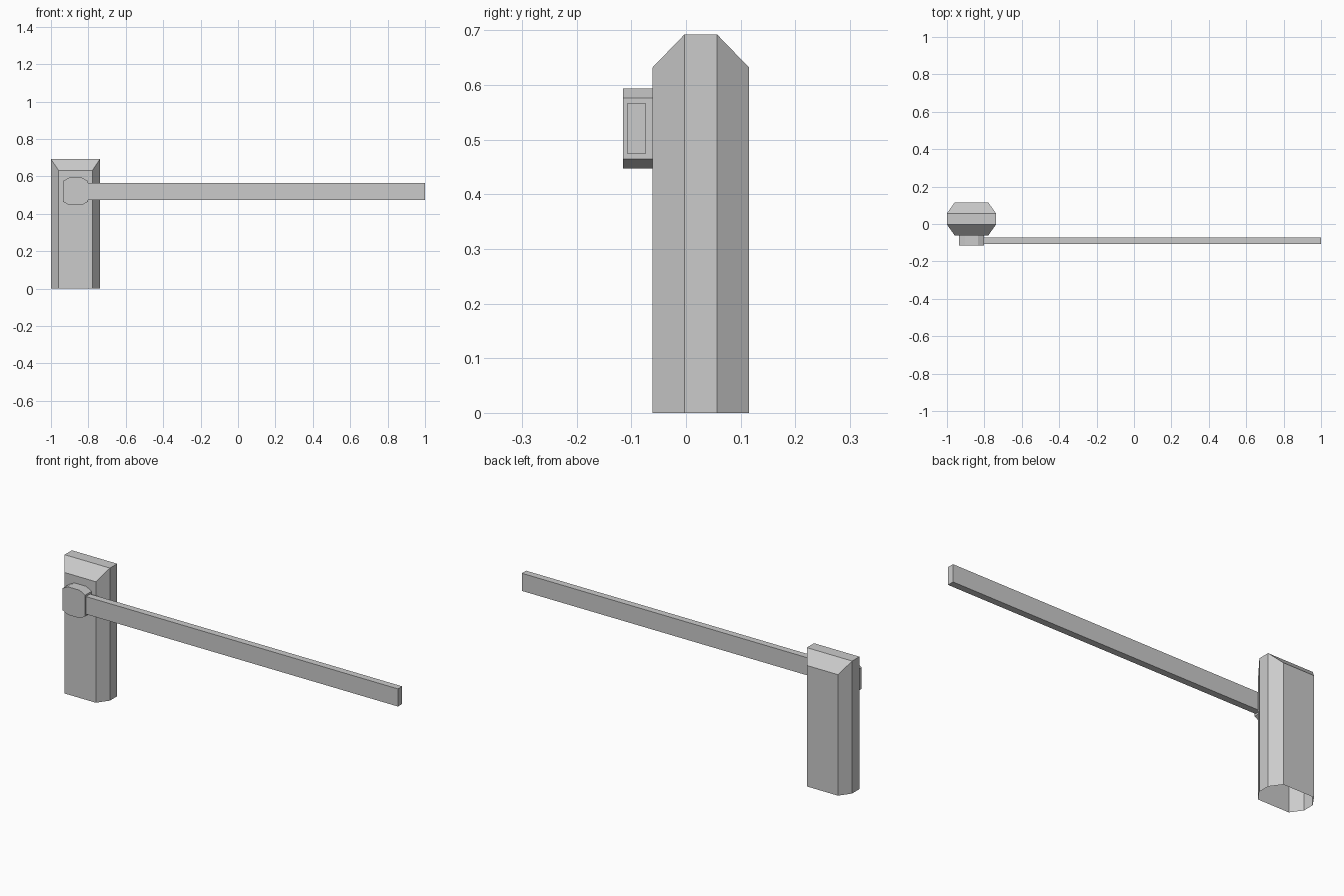
import bpy, bmesh

if "Cube" in bpy.data.objects:
    bpy.data.objects.remove(bpy.data.objects["Cube"])


def make_object(name, bm):
    bmesh.ops.recalc_face_normals(bm, faces=bm.faces)
    mesh = bpy.data.meshes.new(name)
    bm.to_mesh(mesh)
    bm.free()
    obj = bpy.data.objects.new(name, mesh)
    bpy.context.collection.objects.link(obj)
    return obj


def octagon(x, y, half_w, half_h, flat_w, flat_h):
    """Eight-sided outline with separate flat lengths on each axis."""
    quarter = [(half_w, flat_h), (flat_w, half_h)]
    pts = quarter + [(-a, b) for a, b in reversed(quarter)]
    pts += [(-a, -b) for a, b in pts]
    return [(x + a, y + b) for a, b in pts]


def skin(bm, a, b):
    n = len(a)
    for i in range(n):
        bm.faces.new((a[i], a[(i + 1) % n], b[(i + 1) % n], b[i]))


# Post: octagonal column, open underneath, with sloped front and back at the top
bm = bmesh.new()
outline = octagon(-0.869, 0.027, 0.131, 0.088, 0.09, 0.03)
low = [bm.verts.new((x, y, 0)) for x, y in outline]
high = [bm.verts.new((x, y, 0.632 if abs(y - 0.027) > 0.05 else 0.692)) for x, y in outline]
skin(bm, low, high)
bm.faces.new((high[0], high[1], high[2], high[3]))
bm.faces.new((high[0], high[3], high[4], high[7]))
bm.faces.new((high[4], high[5], high[6], high[7]))
make_object("post", bm)

# Pivot hub: eight-sided block on the front of the post
bm = bmesh.new()
outline = octagon(-0.869, 0.52, 0.066, 0.073, 0.034, 0.056)
front = [bm.verts.new((x, -0.115, z)) for x, z in outline]
back = [bm.verts.new((x, -0.061, z)) for x, z in outline]
skin(bm, front, back)
bm.faces.new(front)
bm.faces.new(back)
make_object("pivot_hub", bm)

# Boom arm: long rectangular bar reaching out from the hub
bm = bmesh.new()
bmesh.ops.create_cube(bm, size=1)
bmesh.ops.scale(bm, vec=(1.803, 0.035, 0.092), verts=bm.verts)
bmesh.ops.translate(bm, vec=(0.0985, -0.0905, 0.52), verts=bm.verts)
make_object("boom_arm", bm)
